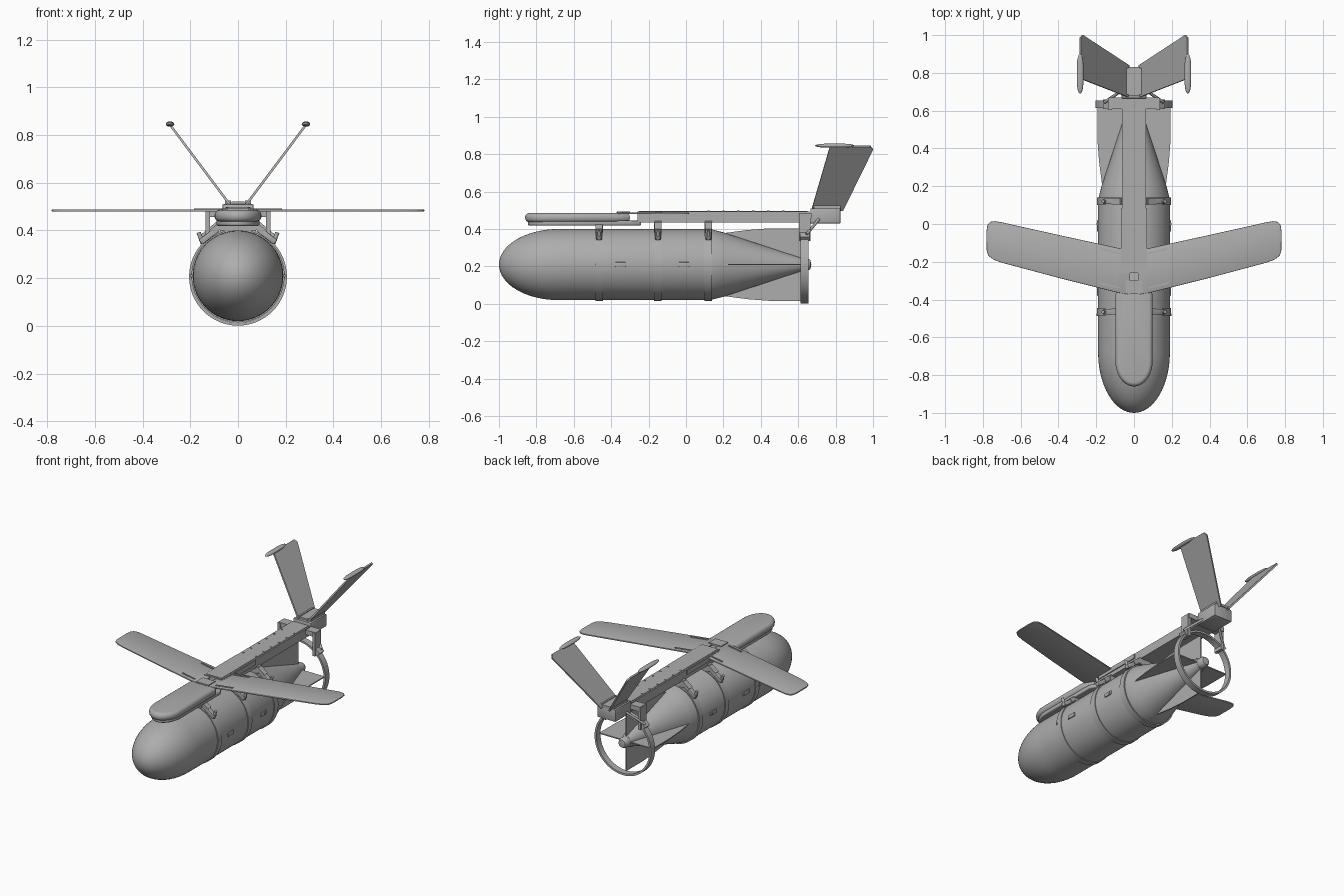
import bpy, bmesh, math
from mathutils import Vector, Matrix

if "Cube" in bpy.data.objects:
    bpy.data.objects.remove(bpy.data.objects["Cube"], do_unlink=True)

grey = bpy.data.materials.new("plain grey")
grey.use_nodes = True
grey.diffuse_color = (0.42, 0.42, 0.42, 1)
grey.node_tree.nodes["Principled BSDF"].inputs["Base Color"].default_value = grey.diffuse_color

AXIS = 0.21   # height of the body's long axis
R = 0.19      # body radius


def finish(name, bm, smooth=True):
    bmesh.ops.recalc_face_normals(bm, faces=bm.faces)
    mesh = bpy.data.meshes.new(name)
    bm.to_mesh(mesh)
    bm.free()
    mesh.materials.append(grey)
    ob = bpy.data.objects.new(name, mesh)
    bpy.context.collection.objects.link(ob)
    if smooth:
        bpy.ops.object.select_all(action='DESELECT')
        ob.select_set(True)
        bpy.context.view_layer.objects.active = ob
        bpy.ops.object.shade_smooth_by_angle(angle=math.radians(35))
    return ob


def lathe(name, profile, closed=False, z=AXIS, n=64):
    """Revolve (y, radius) points about the long axis."""
    bm = bmesh.new()
    rings = []
    for y, r in profile:
        rings.append([bm.verts.new((r * math.cos(a), y, z + r * math.sin(a)))
                      for a in (2 * math.pi * i / n for i in range(n))])
    pairs = list(zip(rings, rings[1:]))
    if closed:
        pairs.append((rings[-1], rings[0]))
    for a, b in pairs:
        for i in range(n):
            j = (i + 1) % n
            bm.faces.new((a[i], a[j], b[j], b[i]))
    bmesh.ops.remove_doubles(bm, verts=bm.verts, dist=1e-5)
    return finish(name, bm)


def plate(name, pts, depth, bevel=0, segments=3):
    """Extrude a flat outline by a vector, centred, with optional rounded rims."""
    depth = Vector(depth)
    bm = bmesh.new()
    face = bm.faces.new([bm.verts.new(Vector(p) - depth / 2) for p in pts])
    geom = bmesh.ops.extrude_face_region(bm, geom=[face])["geom"]
    bmesh.ops.translate(bm, vec=depth, verts=[g for g in geom if isinstance(g, bmesh.types.BMVert)])
    if bevel:
        d = depth.normalized()
        rims = [e for e in bm.edges
                if abs((e.verts[0].co - e.verts[1].co).normalized().dot(d)) < 0.9]
        bmesh.ops.bevel(bm, geom=rims, offset=bevel, segments=segments, profile=0.5, affect='EDGES')
    return finish(name, bm, bevel > 0)


def box(name, centre, size, rot=Matrix.Identity(4), bevel=0):
    bm = bmesh.new()
    bmesh.ops.create_cube(bm, size=1)
    bmesh.ops.scale(bm, vec=size, verts=bm.verts)
    if bevel:
        bmesh.ops.bevel(bm, geom=bm.edges[:], offset=bevel, segments=2, profile=0.5, affect='EDGES')
    bmesh.ops.transform(bm, matrix=Matrix.Translation(centre) @ rot, verts=bm.verts)
    return finish(name, bm, bevel > 0)


def rod(name, a, b, r):
    a, b = Vector(a), Vector(b)
    bm = bmesh.new()
    bmesh.ops.create_cone(bm, cap_ends=True, segments=12, radius1=r, radius2=r, depth=(b - a).length)
    rot = (b - a).to_track_quat('Z', 'Y').to_matrix().to_4x4()
    bmesh.ops.transform(bm, matrix=Matrix.Translation((a + b) / 2) @ rot, verts=bm.verts)
    return finish(name, bm)


# Body with elliptical nose and conical tail
nose = [(-0.68 - 0.32 * math.cos(t), R * math.sin(t))
        for t in (math.pi / 2 * i / 16 for i in range(17))]
lathe("body", nose + [(0.13, R), (0.2, 0.172), (0.62, 0.034), (0.62, 0)])
lathe("tail_hub", [(0.61, 0), (0.61, 0.033), (0.65, 0.033), (0.665, 0.024), (0.67, 0)], n=24)

# Tail ring
lathe("tail_ring", [(0.613, 0.192), (0.613, 0.205), (0.655, 0.205), (0.655, 0.192)],
      closed=True, z=0.206)

# Four tail fins in a cross
fin = [(0.2, 0.1), (0.2, 0.168), (0.33, 0.185), (0.45, 0.194), (0.62, 0.194), (0.62, 0.02)]
for i, side in enumerate(("left", "top", "right", "bottom")):
    c, s = math.cos(i * math.pi / 2), math.sin(i * math.pi / 2)
    plate("body_fin_" + side, [(r * c, y, AXIS + r * s) for y, r in fin], (-0.007 * s, 0, 0.007 * c))

# Straps with saddles and clamps
for i, y in enumerate((-0.465, -0.15, 0.12)):
    tag = ("front", "middle", "rear")[i]
    lathe("strap_" + tag, [(y - 0.02, 0.186), (y - 0.02, 0.195), (y + 0.02, 0.195), (y + 0.02, 0.186)],
          closed=True)
    box("saddle_" + tag, (0, y, 0.418), (0.15, 0.04, 0.04))
    for s, side in ((1, "left"), (-1, "right")):
        tilt = Matrix.Rotation(s * math.radians(38), 4, 'Y')
        box(f"clamp_{tag}_{side}", (s * 0.122, y, AXIS + 0.168), (0.09, 0.03, 0.025), tilt, 0.004)
        box(f"clamp_arm_{tag}_{side}", (s * 0.085, y, 0.412), (0.07, 0.036, 0.025), tilt)
        rod(f"clamp_bolt_{tag}_{side}", (s * 0.148, y, 0.345), (s * 0.165, y, 0.392), 0.009)

# Side covers and small fasteners on the body
for s, side in ((1, "left"), (-1, "right")):
    for y in (-0.35, -0.01):
        box("side_cover_" + side, (s * 0.19, y, AXIS), (0.012, 0.06, 0.025), bevel=0.003)
    for y in (-0.48, 0.0):
        box("side_lug_" + side, (s * 0.192, y, AXIS), (0.014, 0.012, 0.012))

# Front fairing and its lower tray
def tongue(half, front, rear, z, length):
    arc = [(half * math.cos(t), front + length - length * math.sin(t), z)
           for t in (math.pi * i / 20 for i in range(21))]
    return [(half * 0.55, rear, z), (half, rear - 0.07, z)] + arc + \
           [(-half, rear - 0.07, z), (-half * 0.55, rear, z)]

plate("fairing", tongue(0.098, -0.86, -0.3, 0.461, 0.13), (0, 0, 0.05), 0.022, 4)
plate("fairing_tray", tongue(0.09, -0.845, -0.24, 0.432, 0.13), (0, 0, 0.026), 0.008)
box("wing_hub_plate", (0, -0.335, 0.488), (0.09, 0.07, 0.012))

# Long rail with side flanges and tail block
box("rail", (0, 0.2, 0.464), (0.128, 0.92, 0.058))
box("rail_cap", (0, 0.2, 0.493), (0.11, 0.9, 0.006))
box("tail_block", (0, 0.745, 0.47), (0.13, 0.16, 0.08), bevel=0.004)
box("tail_ridge", (0, 0.755, 0.515), (0.056, 0.15, 0.014))

# Ring mount across the rail
box("mount_bar", (0, 0.64, 0.472), (0.27, 0.06, 0.03))

wing = [(0.02, -0.375), (0.1, -0.36), (0.4, -0.285), (0.7, -0.205), (0.745, -0.188), (0.771, -0.168),
        (0.78, -0.14), (0.781, -0.04), (0.776, -0.005), (0.762, 0.011), (0.735, 0.015),
        (0.7, 0.009), (0.4, -0.058), (0.07, -0.13), (0.02, -0.14)]
tail_fin = [(0.028, 0.67, 0.5), (0.028, 0.84, 0.5), (0.272, 1.0, 0.825), (0.285, 0.985, 0.843),
            (0.285, 0.77, 0.843)]

for s, side in ((1, "left"), (-1, "right")):
    # Swept-forward-tip wing with root hinge strips
    plate("wing_" + side, [(s * x, y, 0.484) for x, y in wing], (0, 0, 0.009), 0.003, 2)
    turn = Matrix.Rotation(s * math.radians(14), 4, 'Z')
    for x, y in ((0.13, -0.325), (0.12, -0.145)):
        box("wing_strip_" + side, (s * x, y, 0.489), (0.11, 0.009, 0.008), turn)

    # Rail flange and rivets
    box("rail_flange_" + side, (s * 0.066, -0.08, 0.475), (0.008, 0.33, 0.03))
    for k in range(6):
        y = 0.12 + 0.08 * k
        rod("rail_rivet_" + side, (s * 0.045, y, 0.49), (s * 0.045, y, 0.499), 0.006)

    # Angled tail fin with tip pod
    normal = Vector((-0.8 * s, 0, 0.6)) * 0.01
    inner = Vector((0.028, 0, 0.5))
    slope = (0.843 - 0.5) / (0.285 - 0.028)
    plate("tail_fin_" + side,
          [(s * x, y, inner.z + (x - inner.x) * slope) for x, y, z in tail_fin], normal)
    bm = bmesh.new()
    bmesh.ops.create_uvsphere(bm, u_segments=24, v_segments=12, radius=1)
    for v in bm.verts:   # stretched pod with a straight middle
        stretch = math.copysign(abs(v.co.y) ** 0.6, v.co.y)
        v.co = Vector((s * 0.285 + v.co.x * 0.018, 0.795 + stretch * 0.105, 0.846 + v.co.z * 0.011))
    finish("tip_pod_" + side, bm)
    box("fin_root_" + side, (s * 0.042, 0.755, 0.515), (0.024, 0.14, 0.02))

    # Ring hanger plates and diagonal struts
    box("hanger_" + side, (s * 0.127, 0.634, 0.41), (0.02, 0.062, 0.15))
    box("hanger_foot_" + side, (s * 0.14, 0.634, 0.36), (0.04, 0.05, 0.03),
        Matrix.Rotation(s * math.radians(42), 4, 'Y'))
    rod("strut_" + side, (s * 0.155, 0.645, 0.372), (s * 0.06, 0.71, 0.452), 0.008)
